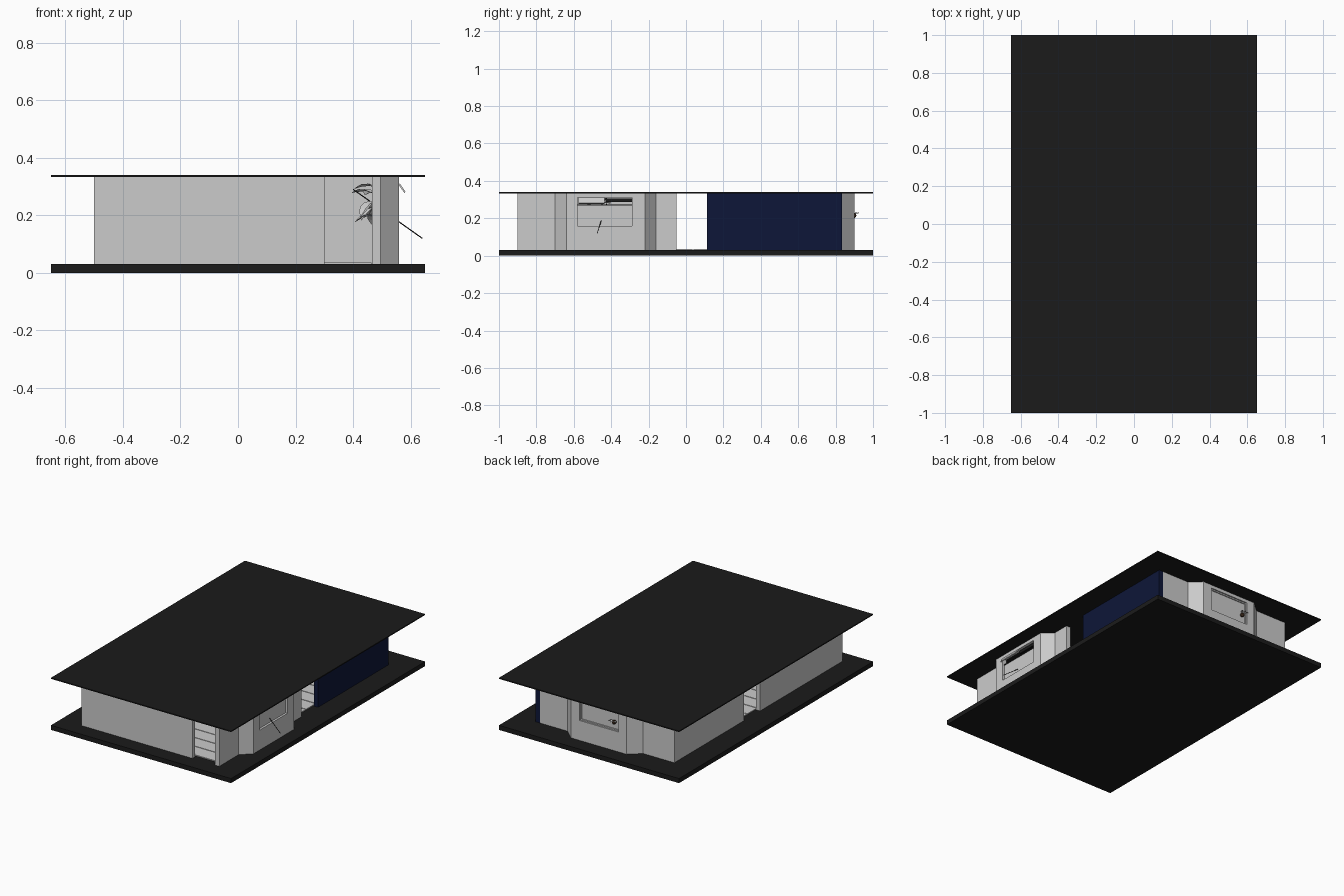
import bpy, bmesh, math, random
from mathutils import Vector, Matrix

if "Cube" in bpy.data.objects:
    bpy.data.objects.remove(bpy.data.objects["Cube"])

random.seed(4)
FLOOR, TOP, T = 0.03, 0.334, 0.03


def material(name, rgb):
    m = bpy.data.materials.new(name)
    m.diffuse_color = (*rgb, 1)
    m.use_nodes = True
    m.node_tree.nodes["Principled BSDF"].inputs["Base Color"].default_value = m.diffuse_color
    return m


BLACK = material("black", (0.011, 0.011, 0.011))
NAVY = material("navy", (0.004, 0.008, 0.04))
WHITE = material("white", (0.8, 0.8, 0.8))
BROWN = material("brown", (0.05, 0.025, 0.012))


def finish(name, bm, mat=None):
    bmesh.ops.recalc_face_normals(bm, faces=bm.faces)
    me = bpy.data.meshes.new(name)
    bm.to_mesh(me)
    bm.free()
    ob = bpy.data.objects.new(name, me)
    bpy.context.collection.objects.link(ob)
    if mat:
        me.materials.append(mat)
    return ob


def box(name, x0, x1, y0, y1, z0, z1, mat=None):
    bm = bmesh.new()
    bmesh.ops.create_cube(bm, size=1)
    for v in bm.verts:
        v.co = ((x0 + x1) / 2 + v.co.x * (x1 - x0),
                (y0 + y1) / 2 + v.co.y * (y1 - y0),
                (z0 + z1) / 2 + v.co.z * (z1 - z0))
    return finish(name, bm, mat)


def wall(name, pts, mat=None):
    """Wall along a path of outer points; thickness goes to the left, mitred."""
    pts = [Vector(p) for p in pts]
    dirs = [(b - a).normalized() for a, b in zip(pts, pts[1:])]
    inner = []
    for i, p in enumerate(pts):
        d0, d1 = dirs[max(i - 1, 0)], dirs[min(i, len(dirs) - 1)]
        n0, n1 = Vector((-d0.y, d0.x)), Vector((-d1.y, d1.x))
        inner.append(p + (n0 + n1) * T / (1 + n0.dot(n1)))
    bm = bmesh.new()
    cols = [[bm.verts.new((q.x, q.y, z)) for q, z in
             ((o, FLOOR), (n, FLOOR), (n, TOP), (o, TOP))]
            for o, n in zip(pts, inner)]
    for a, b in zip(cols, cols[1:]):
        for k in range(4):
            bm.faces.new((a[k], a[(k + 1) % 4], b[(k + 1) % 4], b[k]))
    bm.faces.new(cols[0])
    bm.faces.new(cols[-1])
    return finish(name, bm, mat)


def cut(target, cutter):
    cutter.hide_render = True
    cutter.hide_viewport = True
    m = target.modifiers.new("window_hole", 'BOOLEAN')
    m.object = cutter
    m.solver = 'EXACT'


def rod(name, a, b, r, mat=None):
    a, b = Vector(a), Vector(b)
    bm = bmesh.new()
    rot = (b - a).to_track_quat('Z', 'Y').to_matrix().to_4x4()
    bmesh.ops.create_cone(bm, cap_ends=True, segments=8, radius1=r, radius2=r,
                          depth=(b - a).length,
                          matrix=Matrix.Translation((a + b) / 2) @ rot)
    return finish(name, bm, mat)


def leaf(name, base, yaw, pitch, length, width, mat=None):
    """Folded, drooping leaf made of a spine and two edges."""
    bm = bmesh.new()
    rows = []
    for t, w in ((0, 0.1), (0.3, 0.9), (0.6, 1), (0.85, 0.5), (1, 0.05)):
        rows.append([bm.verts.new((t * length, s * w * width / 2,
                                   abs(s) * w * width * 0.2 - 0.3 * length * t * t))
                     for s in (-1, 0, 1)])
    for a, b in zip(rows, rows[1:]):
        for k in (0, 1):
            bm.faces.new((a[k], a[k + 1], b[k + 1], b[k]))
    bm.transform(Matrix.Translation(base) @ Matrix.Rotation(yaw, 4, 'Z')
                 @ Matrix.Rotation(-pitch, 4, 'Y'))
    return finish(name, bm, mat)


# Base slab and flat roof
box("base_slab", -0.65, 0.65, -1, 1, 0, FLOOR, BLACK)
box("roof_slab", -0.65, 0.65, -1, 1, 0.333, 0.34, BLACK)

# Pale floor planks
for i in range(17):
    y = -0.86 + i * 0.1
    box(f"floor_plank_{i}", -0.468, 0.464, y, min(y + 0.095, 0.805), FLOOR, 0.036, WHITE)

# Outer walls with door gaps in the front, left and right
wall("front_left_wall", [(-0.5, -0.05), (-0.5, -0.9), (0.3, -0.9)])
right_wall = wall("right_bay_wall", [(0.495, -0.9), (0.495, -0.7), (0.56, -0.64),
                                     (0.56, -0.22), (0.495, -0.16), (0.495, -0.05)])
back_wall = wall("back_bay_wall", [(0.47, 0.835), (0.27, 0.835), (0.2, 0.9), (-0.2, 0.9),
                                   (-0.275, 0.835), (-0.5, 0.835), (-0.5, 0.115)])
box("blue_wall", 0.47, 0.5, 0.112, 0.835, FLOOR, TOP, NAVY)

# Window holes in both bays
cut(right_wall, box("right_window_cutter", 0.5, 0.6, -0.58, -0.288, 0.16, 0.312))
cut(back_wall, box("back_window_cutter", -0.143, 0.137, 0.85, 0.95, 0.16, 0.312))

# Right window: solid lower pane, dark rail, half-open top slat
box("right_window_pane", 0.541, 0.546, -0.58, -0.288, 0.16, 0.268)
box("right_window_rail", 0.539, 0.549, -0.58, -0.288, 0.268, 0.274, BLACK)
box("right_window_top_bar", 0.539, 0.549, -0.43, -0.288, 0.286, 0.305, BLACK)
slat = box("right_window_slat", -0.003, 0.003, -0.07, 0.07, -0.018, 0.018)
slat.location = (0.57, -0.505, 0.294)
slat.rotation_euler.y = math.radians(-35)

# Back window pane and slim frame
box("back_window_pane", -0.143, 0.137, 0.881, 0.886, 0.16, 0.312)
for n, a in enumerate(((-0.143, -0.135, 0.16, 0.312), (0.129, 0.137, 0.16, 0.312),
                       (-0.135, 0.129, 0.16, 0.168), (-0.135, 0.129, 0.304, 0.312))):
    box(f"back_window_frame_{n}", a[0], a[1], 0.884, 0.892, a[2], a[3])

# Thin rod passing through the right window
rod("window_rod", (0.40, -0.42, 0.29), (0.64, -0.475, 0.12), 0.002, BLACK)

# Small ornament on the back window
bm = bmesh.new()
bmesh.ops.create_icosphere(bm, subdivisions=2, radius=0.014,
                           matrix=Matrix.Translation((-0.11, 0.897, 0.215)))
finish("back_window_ornament", bm, BROWN)
for i in range(3):
    leaf(f"ornament_leaf_{i}", (-0.11, 0.9, 0.22), 0.8 + i * 0.8, 0.5, 0.035, 0.02)

# Leafy plant inside the right bay
rod("plant_stem", (0.475, -0.45, 0.036), (0.475, -0.45, 0.3), 0.003, BLACK)
for i in range(10):
    z = 0.2 + 0.1 * (i % 5) / 4
    leaf(f"plant_leaf_{i}", (0.472, -0.45, z), math.pi * (0.5 + i / 9),
         random.uniform(-0.6, 0.4), random.uniform(0.06, 0.09), 0.045)
